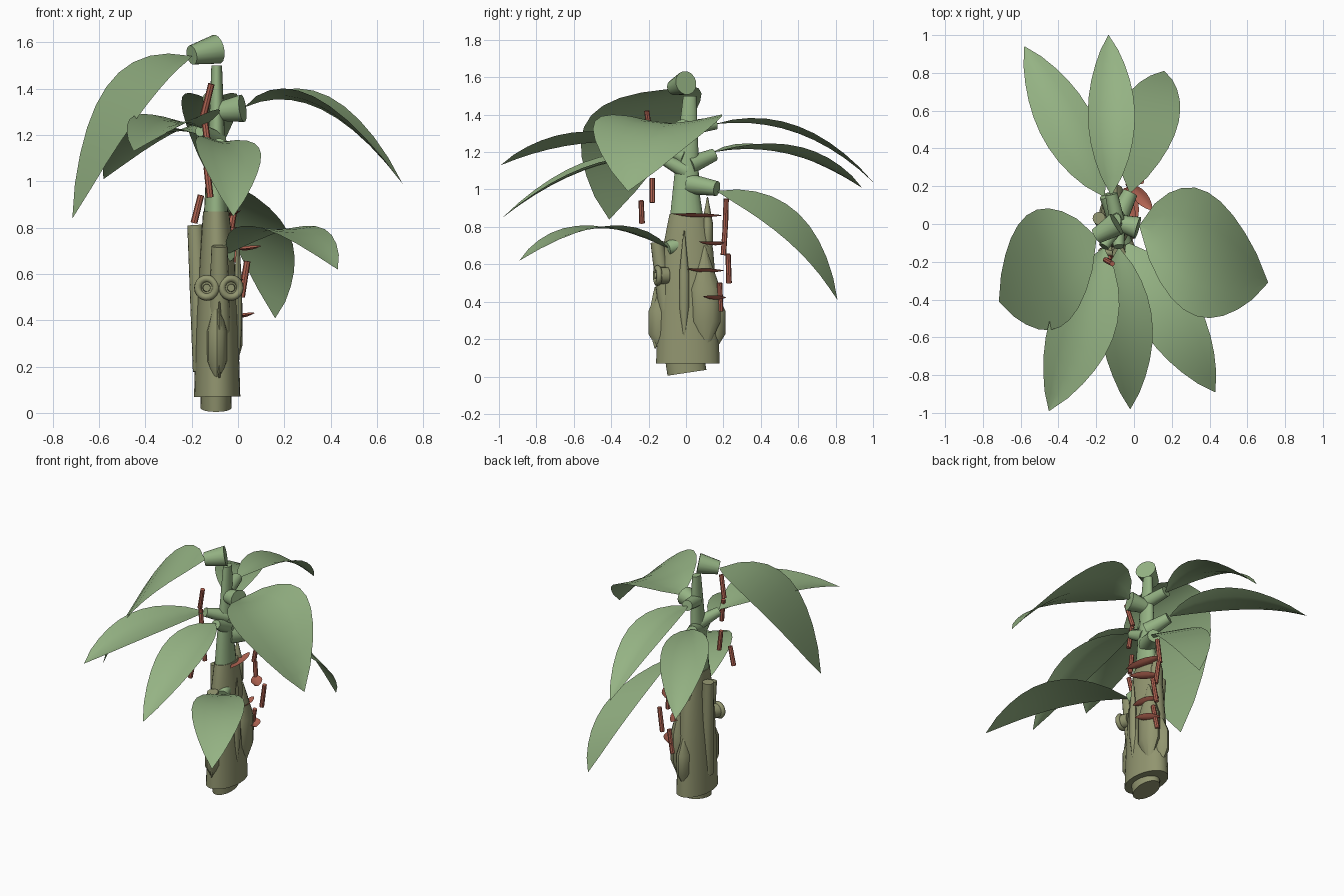
import bpy, bmesh, math
from mathutils import Vector


def material(name, rgb):
    m = bpy.data.materials.new(name)
    m.diffuse_color = (*rgb, 1)
    return m


GREEN = material("leaf green", (0.30, 0.45, 0.23))
BARK = material("olive bark", (0.285, 0.30, 0.16))
RED = material("rust red", (0.47, 0.135, 0.09))


def finish(name, bm, mat, angle=40):
    bmesh.ops.recalc_face_normals(bm, faces=bm.faces)
    me = bpy.data.meshes.new(name)
    bm.to_mesh(me)
    bm.free()
    ob = bpy.data.objects.new(name, me)
    bpy.context.collection.objects.link(ob)
    me.materials.append(mat)
    bpy.context.view_layer.objects.active = ob
    ob.select_set(True)
    bpy.ops.object.shade_smooth_by_angle(angle=math.radians(angle))
    ob.select_set(False)
    return ob


def loft(name, rings, mat, sides=20):
    """Closed body from (centre, half width x, half width y) rings; the axes are
    turned square to the line from first to last centre."""
    bm = bmesh.new()
    axis = Vector(rings[-1][0]) - Vector(rings[0][0])
    q = Vector((0, 0, 1)).rotation_difference(axis)
    loops = []
    for c, a, b in rings:
        loops.append([bm.verts.new(Vector(c) + q @ Vector(
            (a * math.cos(2 * math.pi * i / sides), b * math.sin(2 * math.pi * i / sides), 0)))
            for i in range(sides)])
    for lo, hi in zip(loops, loops[1:]):
        for i in range(sides):
            j = (i + 1) % sides
            bm.faces.new((lo[i], lo[j], hi[j], hi[i]))
    bm.faces.new(loops[0][::-1])
    bm.faces.new(loops[-1])
    return finish(name, bm, mat)


def rod(name, p, q, r0, r1, mat, sides=16):
    return loft(name, [(p, r0, r0), (q, r1, r1)], mat, sides)


def blade(name, base, mid, tip, half, mat, side=None, tilt=0, cup=0, n=10):
    """Thin arched leaf running base-mid-tip, pointed at both ends. The side
    direction is level unless tilted; cup lifts both edges above the midrib."""
    b, m, t = Vector(base), Vector(mid), Vector(tip)
    c = 2 * m - (b + t) / 2
    side = Vector(side) if side else Vector((0, 0, 1)).cross(t - b)
    side.z = 0
    side = side.normalized() + Vector((0, 0, tilt))
    bm = bmesh.new()
    rows = []
    for i in range(n + 1):
        u = i / n
        p = b * (1 - u) ** 2 + c * 2 * u * (1 - u) + t * u * u
        w = half * max(math.sin(math.pi * u ** 0.92), 0) ** 0.8
        w = max(w, 0.006 if i == 0 else 0.001)
        rows.append([bm.verts.new(p + side * w * s + Vector((0, 0, cup * w * abs(s) ** 1.5)))
                     for s in (-1, -0.5, 0, 0.5, 1)])
    for r, s in zip(rows, rows[1:]):
        for k in range(4):
            bm.faces.new((r[k], r[k + 1], s[k + 1], s[k]))
    return finish(name, bm, mat)


# Trunk with the narrower root stub below it
loft("trunk", [((-0.09, 0.01, 0.07), 0.10, 0.17), ((-0.09, 0.01, 0.40), 0.09, 0.158),
               ((-0.09, 0.01, 0.68), 0.074, 0.135), ((-0.095, 0.01, 0.87), 0.056, 0.098)], BARK, 24)
loft("root_stub", [((-0.095, 0.005, 0.02), 0.066, 0.105), ((-0.095, -0.01, 0.12), 0.07, 0.105)], BARK)

# Green stem
loft("stem", [((-0.095, 0.005, 0.78), 0.056, 0.098), ((-0.095, 0.0, 1.0), 0.045, 0.07),
              ((-0.092, 0.01, 1.25), 0.033, 0.055), ((-0.092, 0.02, 1.50), 0.023, 0.035)], GREEN)

# Cut branches hugging the trunk
rod("left_branch", (-0.15, 0.0, 0.18), (-0.185, 0.03, 0.81), 0.045, 0.034, BARK)
rod("front_branch", (-0.08, -0.09, 0.30), (-0.08, -0.155, 0.72), 0.05, 0.035, BARK)

# Bark ridges: spindles lying on the trunk (x, y, z low, z high, half x, half y)
for x, y, lo, hi, a, b in [(0.0, -0.01, 0.20, 0.78, 0.018, 0.026),
                           (-0.08, -0.165, 0.15, 0.48, 0.013, 0.03),
                           (-0.035, 0.10, 0.12, 0.70, 0.055, 0.085),
                           (-0.09, -0.12, 0.10, 0.52, 0.045, 0.08),
                           (-0.09, 0.13, 0.10, 0.52, 0.045, 0.08),
                           (-0.085, 0.115, 0.60, 0.96, 0.04, 0.03)]:
    d = hi - lo
    loft("bark_ridge", [((x, y, lo), 0.003, 0.003), ((x, y, lo + d * 0.3), a, b),
                        ((x, y, lo + d * 0.6), a, b), ((x, y, hi), 0.003, 0.003)], BARK, 12)

# Pair of ringed knots on the front
for x, dx in ((-0.135, -0.02), (-0.03, 0.02)):
    rod("knot_base", (x - dx, -0.10, 0.54), (x, -0.155, 0.54), 0.045, 0.045, BARK)
    bpy.ops.mesh.primitive_torus_add(location=(x, -0.152, 0.54), rotation=(math.pi / 2, 0, dx * 12),
                                     major_radius=0.04, minor_radius=0.016,
                                     major_segments=20, minor_segments=8)
    ring = bpy.context.object
    ring.name = "knot_ring"
    ring.data.materials.append(BARK)
    bpy.ops.object.shade_smooth()
    ring.select_set(False)
    rod("knot_centre", (x, -0.14, 0.54), (x, -0.168, 0.54), 0.02, 0.016, BARK, 10)

# Large leaves: base, middle, tip, half width, side direction, tilt, cup
for b, m, t, w, side, tilt, cup in [
        ((-0.12, 0.16, 1.35), (-0.12, 0.60, 1.30), (-0.135, 1.00, 1.04), 0.125, None, 0, 0.3),
        ((-0.16, 0.15, 1.20), (-0.37, 0.55, 1.19), (-0.58, 0.94, 1.01), 0.145, None, 0, 0.25),
        ((-0.02, 0.17, 0.99), (0.08, 0.57, 0.80), (0.16, 0.81, 0.41), 0.16, (1, -0.2, 0), -0.45, 0),
        ((-0.20, -0.07, 1.54), (-0.48, -0.25, 1.37), (-0.715, -0.41, 0.84), 0.31, (-0.3, 1, 0), 0.12, 0),
        ((0.03, -0.01, 1.32), (0.36, -0.16, 1.31), (0.71, -0.31, 0.99), 0.33, (0.1, 1, 0), 0, 0.17),
        ((-0.16, -0.13, 1.23), (-0.28, -0.56, 1.245), (-0.45, -0.99, 1.13), 0.175, (1, -0.3, 0), 0.06, 0.28),
        ((-0.08, -0.13, 1.17), (-0.04, -0.55, 1.10), (-0.02, -0.98, 0.85), 0.14, (1, 0, 0), -0.1, 0.22),
        ((-0.04, -0.10, 0.69), (0.20, -0.50, 0.79), (0.43, -0.89, 0.62), 0.16, None, 0, 0.1)]:
    blade("leaf", b, m, t, w, GREEN, side, tilt, cup)

# Tapered leaf stalks
for p, q, r0, r1 in [
        ((-0.092, 0.0, 1.57), (-0.20, -0.065, 1.545), 0.064, 0.042),
        ((-0.09, 0.01, 1.30), (0.02, -0.02, 1.315), 0.04, 0.06),
        ((-0.09, 0.02, 1.33), (-0.12, 0.16, 1.355), 0.04, 0.034),
        ((-0.09, 0.02, 1.13), (-0.15, 0.15, 1.185), 0.05, 0.034),
        ((-0.09, 0.02, 1.03), (-0.02, 0.165, 1.005), 0.055, 0.04),
        ((-0.09, 0.0, 1.17), (-0.16, -0.12, 1.22), 0.045, 0.028),
        ((-0.09, 0.0, 1.10), (-0.08, -0.12, 1.16), 0.045, 0.028),
        ((-0.08, -0.02, 0.71), (-0.045, -0.10, 0.685), 0.05, 0.036)]:
    rod("leaf_stalk", p, q, r0, r1, GREEN)

# Red twigs in front of and behind the stem
for p, q in [((-0.15, -0.19, 1.28), (-0.115, -0.21, 1.42)),
             ((-0.125, -0.20, 1.12), (-0.145, -0.19, 1.27)),
             ((-0.12, -0.18, 0.93), (-0.135, -0.18, 1.06)),
             ((-0.19, -0.235, 0.82), (-0.16, -0.24, 0.94)),
             ((-0.03, 0.21, 0.80), (-0.005, 0.215, 0.95)),
             ((-0.005, 0.20, 0.65), (-0.02, 0.21, 0.80)),
             ((0.015, 0.23, 0.50), (0.04, 0.225, 0.655)),
             ((-0.03, 0.185, 0.35), (0.0, 0.18, 0.50))]:
    rod("twig", p, q, 0.015, 0.014, RED, 8)

# Small red leaflets on the rear right
for z, b, t in [(0.86, (-0.05, 0.19), (0.0, -0.08)), (0.71, (-0.02, 0.21), (0.10, 0.07)),
                (0.565, (-0.03, 0.20), (0.01, 0.0)), (0.42, (-0.03, 0.21), (0.07, 0.09))]:
    blade("leaflet", (*b, z), ((b[0] + t[0]) / 2, (b[1] + t[1]) / 2, z - 0.008),
          (*t, z + 0.01), 0.035, RED, None, 0.2, 0.4, 6)
